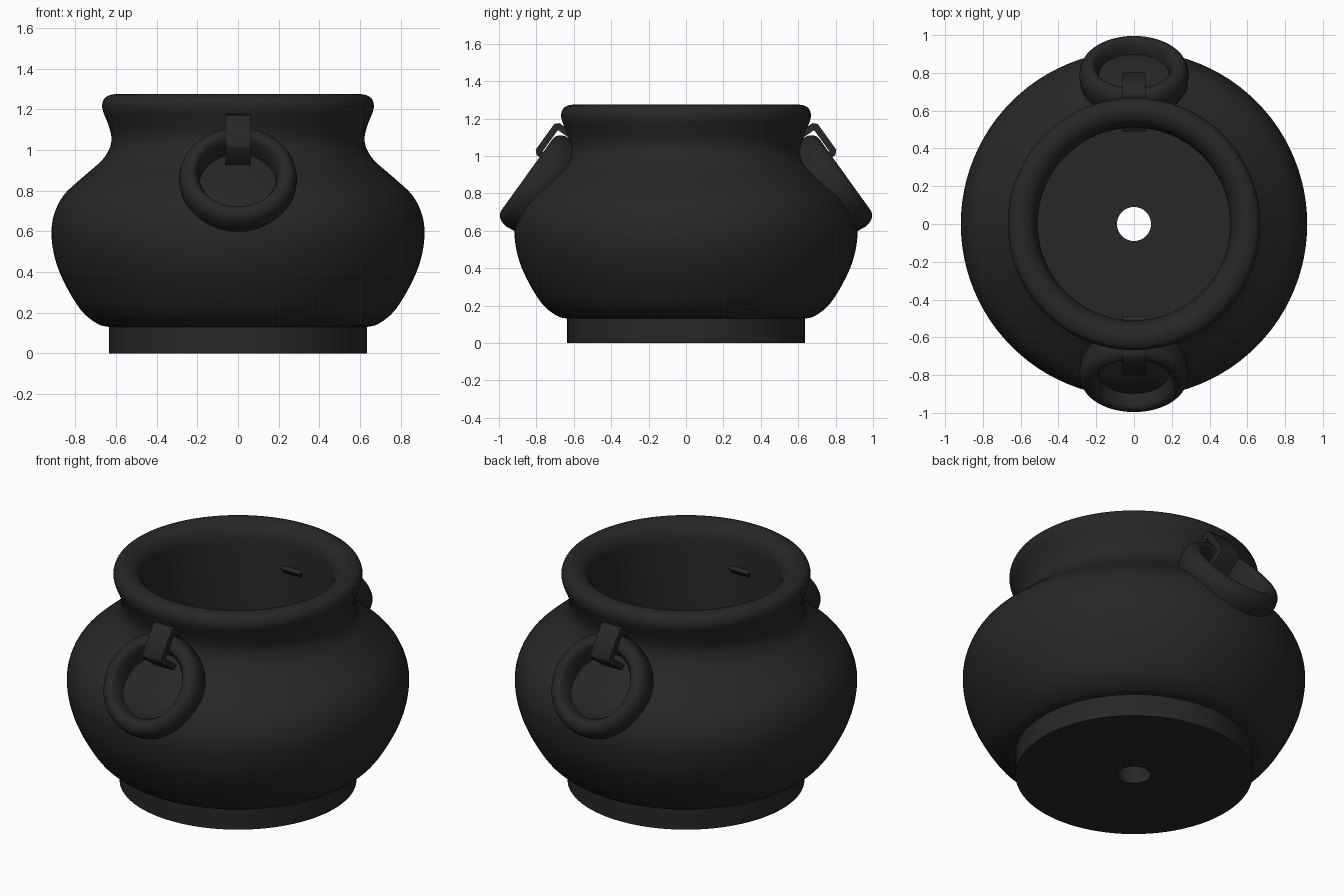
import bpy, bmesh, math
from mathutils import Vector, Matrix

if "Cube" in bpy.data.objects:
    bpy.data.objects.remove(bpy.data.objects["Cube"])

iron = bpy.data.materials.new("cast iron black")
iron.diffuse_color = (0.02, 0.02, 0.02, 1)
iron.use_nodes = True
iron.node_tree.nodes["Principled BSDF"].inputs["Base Color"].default_value = iron.diffuse_color


def finish(name, bm, matrix=None, angle=35):
    bmesh.ops.recalc_face_normals(bm, faces=bm.faces)
    if matrix is not None:
        bm.transform(matrix)
    me = bpy.data.meshes.new(name)
    bm.to_mesh(me)
    bm.free()
    me.materials.append(iron)
    ob = bpy.data.objects.new(name, me)
    bpy.context.collection.objects.link(ob)
    bpy.ops.object.select_all(action='DESELECT')
    ob.select_set(True)
    bpy.context.view_layer.objects.active = ob
    bpy.ops.object.shade_smooth_by_angle(angle=math.radians(angle))
    return ob


def smooth_path(pts, steps=4):
    """Catmull-Rom curve through the points."""
    p = [Vector(q) for q in pts]
    p = [2 * p[0] - p[1]] + p + [2 * p[-1] - p[-2]]
    out = []
    for i in range(1, len(p) - 2):
        a, b, c, d = p[i - 1:i + 3]
        for k in range(steps):
            t = k / steps
            out.append(0.5 * (2 * b + (c - a) * t + (2 * a - 5 * b + 4 * c - d) * t * t
                              + (3 * b - a - 3 * c + d) * t ** 3))
    return out + [p[-2]]


def lathe(profile, segs):
    """Revolve a closed (radius, height) loop about z."""
    bm = bmesh.new()
    rings = []
    for i in range(segs):
        a = 2 * math.pi * i / segs
        rings.append([bm.verts.new((r * math.cos(a), r * math.sin(a), z)) for r, z in profile])
    n = len(profile)
    for i in range(segs):
        p, q = rings[i], rings[(i + 1) % segs]
        for j in range(n):
            k = (j + 1) % n
            bm.faces.new((p[j], q[j], q[k], p[k]))
    return bm


# Pot: foot, belly, neck, rolled rim, straight bore, floor with drain hole
wall = smooth_path([
    (0.635, 0.13), (0.69, 0.145), (0.77, 0.21), (0.85, 0.34), (0.898, 0.46), (0.917, 0.58),
    (0.905, 0.68), (0.858, 0.776), (0.77, 0.86), (0.675, 0.943), (0.635, 1.0), (0.622, 1.056),
    (0.636, 1.12), (0.66, 1.18), (0.668, 1.22), (0.653, 1.257), (0.615, 1.273), (0.58, 1.27),
    (0.545, 1.25), (0.52, 1.21), (0.51, 1.15)])
pot = [(0.09, 0.0), (0.635, 0.0)] + [tuple(v) for v in wall] + [(0.51, 0.12), (0.09, 0.12)]
finish("pot", lathe(pot, 96))

# Ring section: rounded outside, creased inner lip, back buried in the belly
outer = smooth_path([(0.20, -0.03), (0.213, -0.008), (0.235, 0.0), (0.262, -0.009),
                     (0.282, -0.035), (0.29, -0.075)], 3)
ring_section = [(0.185, -0.19), (0.19, -0.05)] + [tuple(v) for v in outer] + [(0.283, -0.13), (0.26, -0.19)]

# Strap section in (up, outward): two legs wrapped over the top of the ring
strap_section = [(0.325, -0.21), (0.325, 0.02), (0.305, 0.04), (0.135, 0.04), (0.115, 0.02),
                 (0.115, -0.20), (0.15, -0.20), (0.15, 0.005), (0.29, 0.005), (0.29, -0.21)]


def strap_mesh(half):
    bm = bmesh.new()
    sides = [[bm.verts.new((x, u, o)) for u, o in strap_section] for x in (-half, half)]
    bm.faces.new(sides[0])
    bm.faces.new(sides[1][::-1])
    n = len(strap_section)
    for j in range(n):
        k = (j + 1) % n
        bm.faces.new((sides[0][j], sides[0][k], sides[1][k], sides[1][j]))
    return bm


# Both handles lean on the shoulder, front and back
tilt = math.radians(35.7)
for name, turn in (("front", 0.0), ("back", math.pi)):
    out = Vector((0, -math.cos(tilt), math.sin(tilt)))
    up = Vector((0, math.sin(tilt), math.cos(tilt)))
    frame = Matrix((Vector((1, 0, 0)), up, out)).transposed().to_4x4()
    place = Matrix.Rotation(turn, 4, 'Z') @ Matrix.Translation((0, -0.85, 0.90)) @ frame
    finish(name + "_ring", lathe(ring_section, 64), place)
    finish(name + "_strap", strap_mesh(0.062), place, 50)
